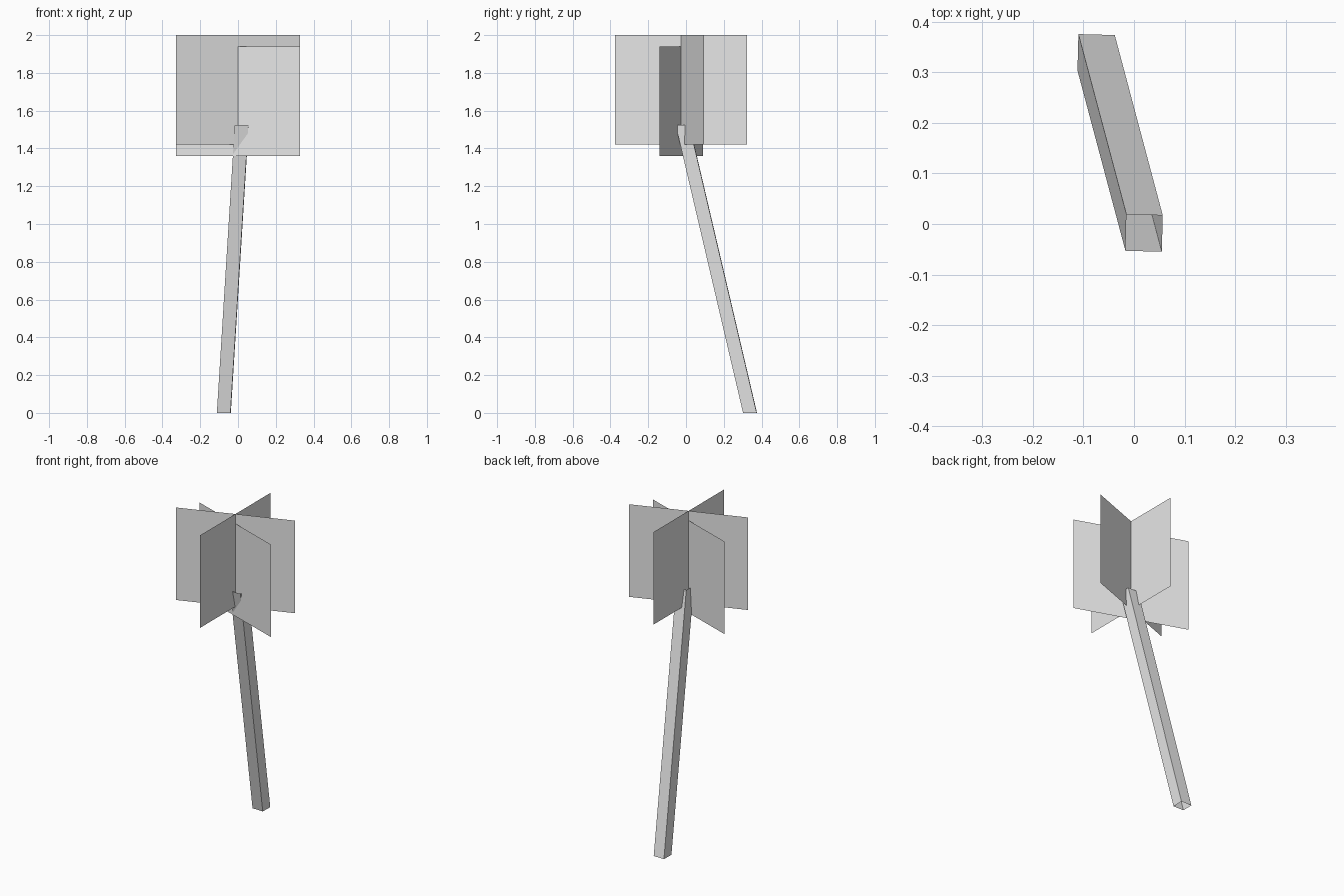
import bpy
import bmesh
from math import cos, sin, radians
from mathutils import Vector

cube = bpy.data.objects.get("Cube")
if cube:
    bpy.data.objects.remove(cube, do_unlink=True)

# One plain grey for the whole tree
grey = bpy.data.materials.new("light_grey")
grey.use_nodes = True
grey.diffuse_color = (0.8, 0.8, 0.8, 1)
grey.node_tree.nodes["Principled BSDF"].inputs["Base Color"].default_value = (0.8, 0.8, 0.8, 1)


def finish(name, bm):
    """Turn a bmesh into a flat-shaded grey object."""
    mesh = bpy.data.meshes.new(name)
    bm.to_mesh(mesh)
    bm.free()
    mesh.materials.append(grey)
    obj = bpy.data.objects.new(name, mesh)
    bpy.context.collection.objects.link(obj)
    return obj


def foliage_card(name, angle, bottom):
    """Upright single-sided square, turned about the crown's axis."""
    centre = Vector((0, -0.026, bottom))
    arm = Vector((cos(radians(angle)), sin(radians(angle)), 0)) * 0.349
    rise = Vector((0, 0, 0.58))
    bm = bmesh.new()
    corners = (centre - arm, centre + arm, centre + arm + rise, centre - arm + rise)
    bm.faces.new([bm.verts.new(c) for c in corners])
    return finish(name, bm)


def square_ring(bm, centre, half=0.036, turn=-1.5):
    """Four level corners, counter-clockwise, for one end of the trunk."""
    r = half * 2 ** 0.5
    return [bm.verts.new(Vector(centre) + Vector((cos(a), sin(a), 0)) * r)
            for a in (radians(45 + 90 * i + turn) for i in range(4))]


# Leaning square trunk, an open tube
bm = bmesh.new()
foot = square_ring(bm, (-0.075, 0.339, 0))
tip = square_ring(bm, (0.02, -0.018, 1.525))
for i in range(4):
    j = (i + 1) % 4
    bm.faces.new((foot[i], foot[j], tip[j], tip[i]))
finish("trunk", bm)

# Three crossed foliage cards
foliage_card("foliage_card_low", -19.3, 1.36)
foliage_card("foliage_card_side", 20.3, 1.42)
foliage_card("foliage_card_deep", 90, 1.42)
